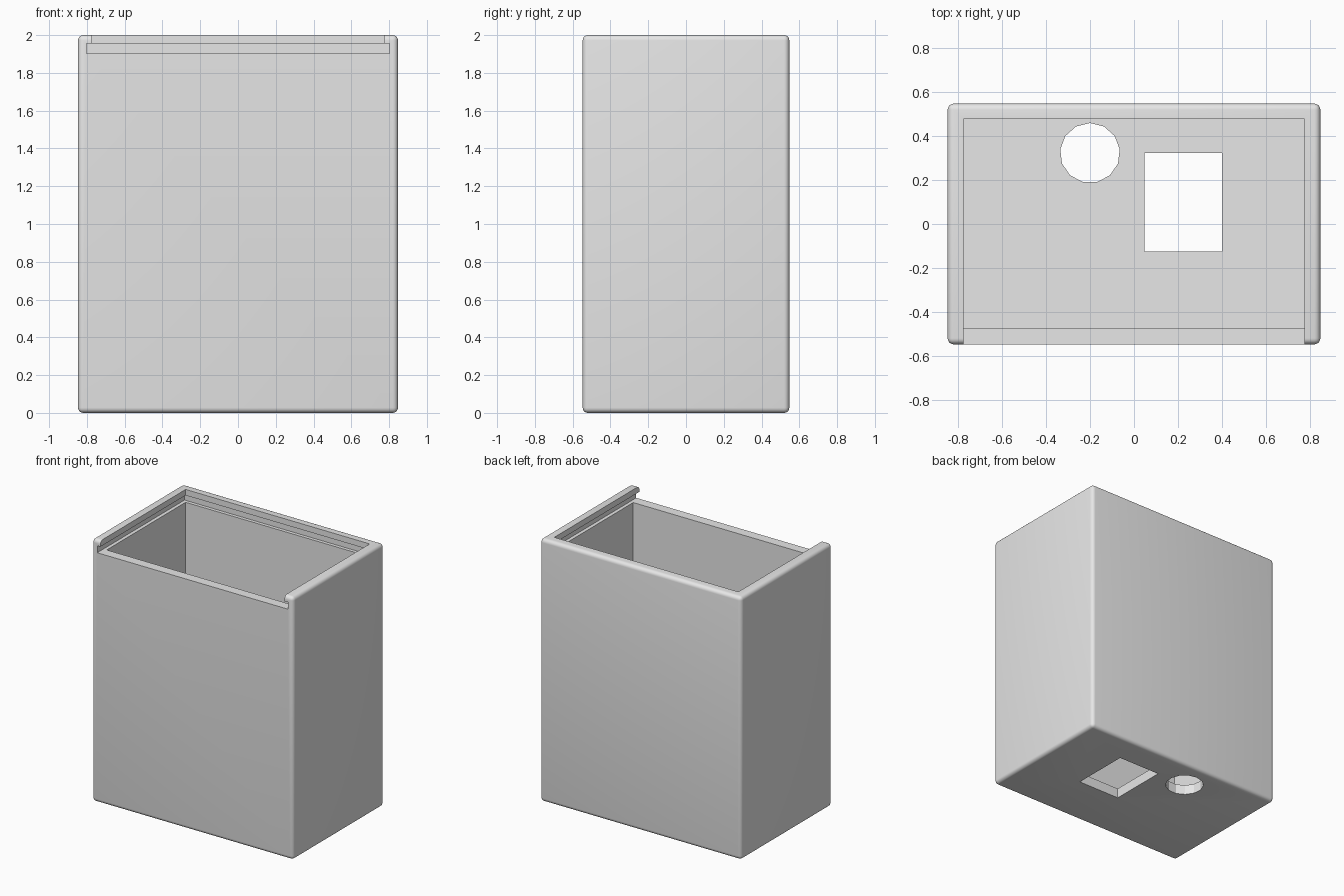
import bpy
import bmesh
from math import radians
from mathutils import Matrix

old = bpy.data.objects.get("Cube")
if old:
    bpy.data.objects.remove(old, do_unlink=True)

grey = bpy.data.materials.new("plain grey")
grey.use_nodes = True
grey.diffuse_color = (0.8, 0.8, 0.8, 1)
grey.node_tree.nodes["Principled BSDF"].inputs["Base Color"].default_value = (0.8, 0.8, 0.8, 1)


def add_object(name, bm):
    mesh = bpy.data.meshes.new(name)
    bm.to_mesh(mesh)
    bm.free()
    mesh.materials.append(grey)
    obj = bpy.data.objects.new(name, mesh)
    bpy.context.collection.objects.link(obj)
    return obj


def block(name, x, y, z, radius=0):
    """Box spanning the (min, max) pairs, with optional rounded edges."""
    bm = bmesh.new()
    size = [b - a for a, b in (x, y, z)]
    centre = [(a + b) / 2 for a, b in (x, y, z)]
    bmesh.ops.create_cube(bm, size=1, matrix=Matrix.Translation(centre) @ Matrix.Diagonal((*size, 1)))
    if radius:
        bmesh.ops.bevel(bm, geom=bm.edges[:], offset=radius, segments=5, profile=0.5, affect='EDGES')
    return add_object(name, bm)


def cylinder(name, centre, radius, depth, sides):
    bm = bmesh.new()
    bmesh.ops.create_cone(bm, cap_ends=True, segments=sides, radius1=radius, radius2=radius,
                          depth=depth, matrix=Matrix.Translation(centre))
    return add_object(name, bm)


# Outer shell with softly rounded edges
box = block("box_body", (-0.847, 0.847), (-0.547, 0.547), (0, 2), radius=0.028)

# Hollow, sliding lid channel, lid opening and the two floor holes
cutters = [
    block("cavity_cutter", (-0.775, 0.775), (-0.472, 0.477), (0.075, 1.92)),
    block("lid_channel_cutter", (-0.802, 0.802), (-0.7, 0.503), (1.902, 1.955)),
    block("lid_opening_cutter", (-0.775, 0.775), (-0.7, 0.477), (1.93, 2.2)),
    block("square_hole_cutter", (0.047, 0.4), (-0.125, 0.323), (-0.1, 0.2)),
    cylinder("round_hole_cutter", (-0.2, 0.323, 0.05), 0.136, 0.3, 13),
]

bpy.ops.object.select_all(action='DESELECT')
box.select_set(True)
bpy.context.view_layer.objects.active = box
for cutter in cutters:
    cutter.hide_render = True
    mod = box.modifiers.new(cutter.name, 'BOOLEAN')
    mod.operation = 'DIFFERENCE'
    mod.solver = 'EXACT'
    mod.object = cutter
    bpy.ops.object.modifier_apply(modifier=mod.name)
    bpy.data.objects.remove(cutter, do_unlink=True)

bpy.ops.object.shade_smooth_by_angle(angle=radians(25))
